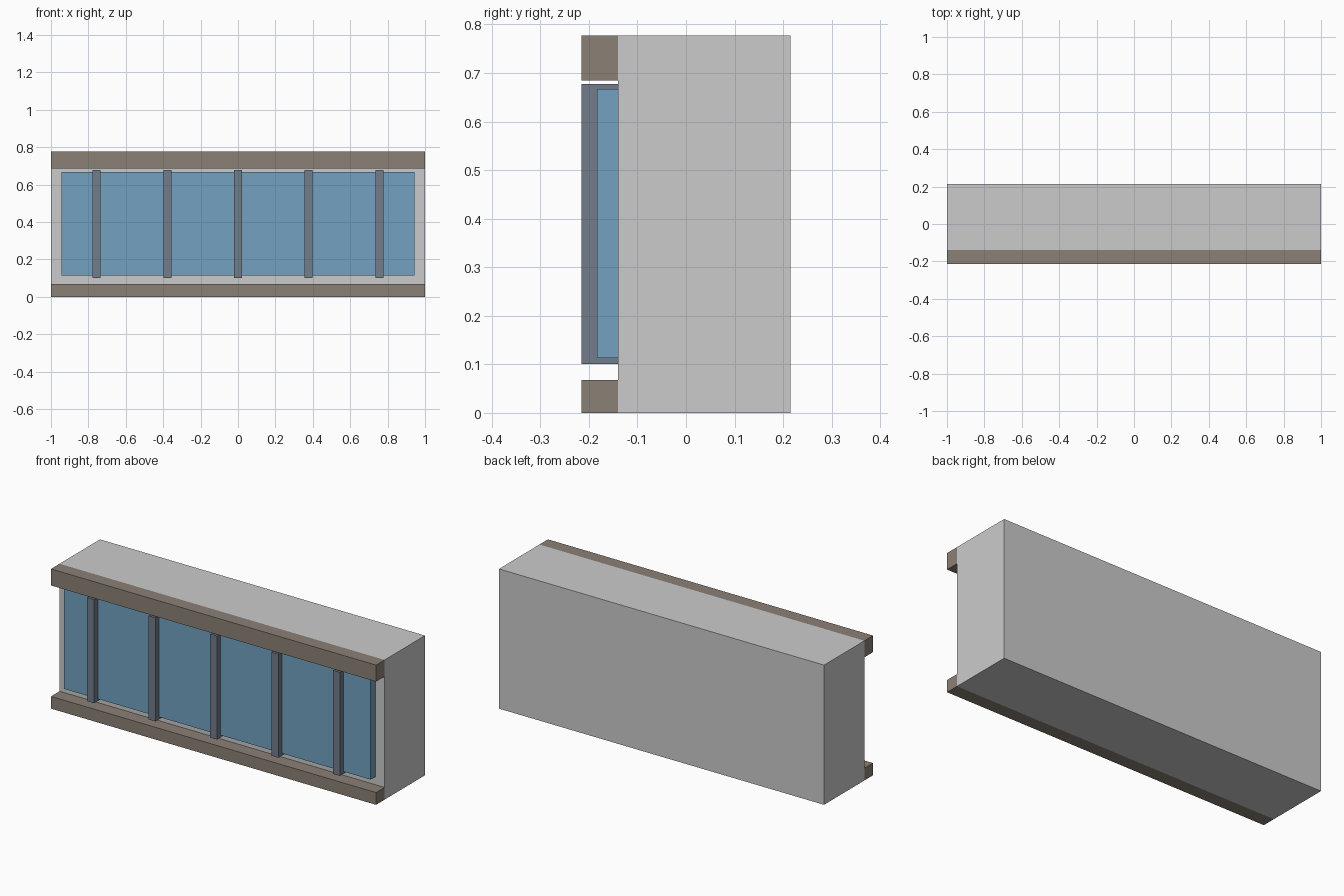
import bpy
import bmesh
from mathutils import Vector

if "Cube" in bpy.data.objects:
    bpy.data.objects.remove(bpy.data.objects["Cube"])


def material(name, color):
    mat = bpy.data.materials.new(name)
    mat.diffuse_color = (*color, 1.0)
    mat.use_nodes = True
    mat.node_tree.nodes["Principled BSDF"].inputs["Base Color"].default_value = mat.diffuse_color
    return mat


def box(name, lo, hi, mat=None):
    lo, hi = Vector(lo), Vector(hi)
    bm = bmesh.new()
    bmesh.ops.create_cube(bm, size=1.0)
    bmesh.ops.scale(bm, vec=hi - lo, verts=bm.verts)
    bmesh.ops.translate(bm, vec=(lo + hi) / 2, verts=bm.verts)
    mesh = bpy.data.meshes.new(name)
    bm.to_mesh(mesh)
    bm.free()
    obj = bpy.data.objects.new(name, mesh)
    bpy.context.collection.objects.link(obj)
    if mat:
        mesh.materials.append(mat)
    return obj


glass = material("glass", (0.17, 0.36, 0.53))
trim = material("trim", (0.26, 0.22, 0.18))
metal = material("mullion_metal", (0.17, 0.20, 0.26))

FRONT, WALL, BACK = -0.215, -0.14, 0.215
TOP = 0.777
EMBED = 0.02  # how far front parts sink into the wall

# Main block
box("wall_body", (-1, WALL, 0), (1, BACK, TOP))

# Projecting sill and header bands, flush with the block ends
box("sill_band", (-1, FRONT, 0), (1, WALL, 0.068), trim)
box("header_band", (-1, FRONT, 0.685), (1, WALL, TOP), trim)

# Window strip
box("window_glass", (-0.944, -0.183, 0.113), (0.944, WALL + EMBED, 0.667), glass)

# Evenly spaced vertical mullions
for i in range(5):
    x = (i - 2) * 0.378
    box(f"mullion_{i + 1}", (x - 0.0215, FRONT, 0.101),
        (x + 0.0215, WALL + EMBED, 0.677), metal)
